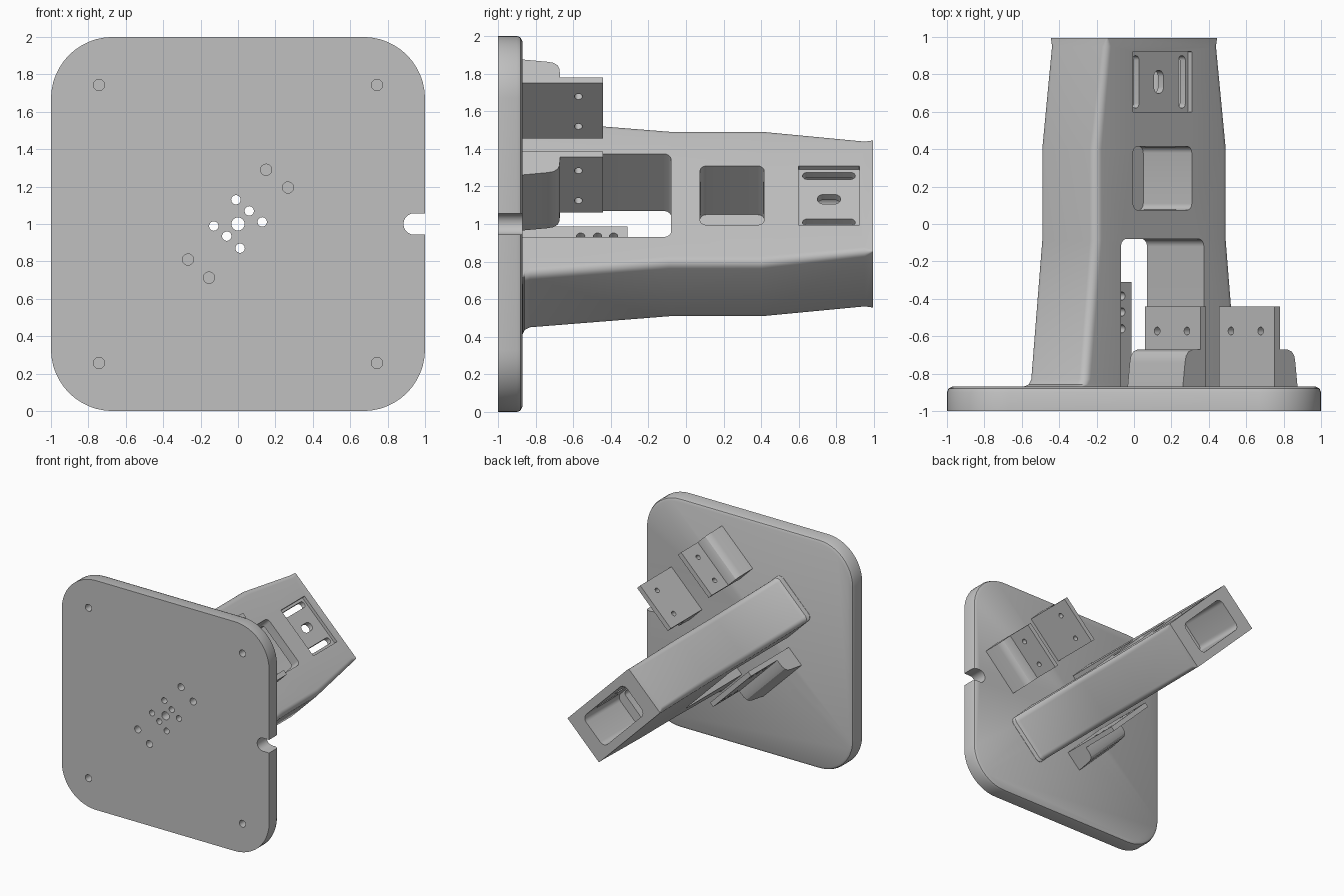
import bpy, bmesh
from math import sin, cos, pi, radians
from mathutils import Matrix

cube = bpy.data.objects.get("Cube")
if cube:
    bpy.data.objects.remove(cube)

grey = bpy.data.materials.new("plain grey")
grey.use_nodes = True
GREY = (0.53, 0.53, 0.53, 1)
grey.diffuse_color = GREY
grey.node_tree.nodes["Principled BSDF"].inputs["Base Color"].default_value = GREY

# Arm and brackets are built upright, then turned about the y axis
TURN = Matrix.Translation((0, 0, 1)) @ Matrix.Rotation(radians(45), 4, "Y")
LIFT = Matrix.Translation((0, 0, 1))
BACK = -0.87


def rounded(cx, cy, hx, hy, r, steps=6):
    """Outline of a rectangle with round corners."""
    pts = []
    for k, (sx, sy) in enumerate([(1, 1), (-1, 1), (-1, -1), (1, -1)]):
        for i in range(steps + 1):
            a = (k + i / steps) * pi / 2
            pts.append((cx + sx * (hx - r) + r * cos(a), cy + sy * (hy - r) + r * sin(a)))
    return pts


def circle(cx, cy, r, n=24):
    return [(cx + r * cos(2 * pi * i / n), cy + r * sin(2 * pi * i / n)) for i in range(n)]


def loft(name, rings):
    """Skin a list of equal rings and cap both ends."""
    bm = bmesh.new()
    rows = [[bm.verts.new(p) for p in ring] for ring in rings]
    n = len(rows[0])
    for a, b in zip(rows, rows[1:]):
        for i in range(n):
            bm.faces.new((a[i], a[(i + 1) % n], b[(i + 1) % n], b[i]))
    bm.faces.new(rows[0])
    bm.faces.new(rows[-1])
    bmesh.ops.recalc_face_normals(bm, faces=bm.faces[:])
    mesh = bpy.data.meshes.new(name)
    bm.to_mesh(mesh)
    bm.free()
    mesh.materials.append(grey)
    ob = bpy.data.objects.new(name, mesh)
    bpy.context.collection.objects.link(ob)
    return ob


def prism(name, outline, axis, lo, hi):
    """Extrude an outline along x, y or z."""
    place = {"x": lambda p, q, w: (w, p, q),
             "y": lambda p, q, w: (p, w, q),
             "z": lambda p, q, w: (p, q, w)}[axis]
    return loft(name, [[place(p, q, w) for p, q in outline] for w in (lo, hi)])


def cut(ob, cutters):
    bpy.context.view_layer.objects.active = ob
    for c in cutters:
        c.hide_render = True
        mod = ob.modifiers.new("cut", "BOOLEAN")
        mod.operation = "DIFFERENCE"
        mod.solver = "EXACT"
        mod.object = c
        bpy.ops.object.modifier_apply(modifier=mod.name)
        bpy.data.objects.remove(c)


def finish(ob, matrix):
    ob.matrix_world = matrix
    bpy.ops.object.select_all(action="DESELECT")
    ob.select_set(True)
    bpy.context.view_layer.objects.active = ob
    bpy.ops.object.shade_smooth_by_angle(angle=radians(32))


# Base plate with a softened back edge
plate = loft("base_plate", [
    [(p, y, q) for p, q in rounded(0, 0, 1 - s, 1 - s, 0.33 - s, 12)]
    for y, s in [(-1, 0), (-0.9, 0), (-0.88, 0.008), (BACK, 0.028)]])
holes = [prism("notch", rounded(1.0, 0, 0.115, 0.057, 0.056), "y", -1.1, -0.8)]
small = [(0.13 * cos(a), 0.13 * sin(a)) for a in (radians(5 + 90 * k) for k in range(4))]
small += [(0.06, 0.07), (-0.06, -0.065)]
holes += [prism("pin_hole", circle(x, z, 0.025), "y", -1.1, -0.8) for x, z in small]
holes.append(prism("centre_hole", circle(0, 0, 0.035), "y", -1.1, -0.8))
blind = [(sx * 0.743, sz * 0.743) for sx in (-1, 1) for sz in (-1, 1)]
blind += [(0.15, 0.29), (0.267, 0.195), (-0.267, -0.19), (-0.155, -0.287)]
holes += [prism("screw_hole", circle(x, z, 0.03), "y", -1.1, -0.91) for x, z in blind]
cut(plate, holes)
finish(plate, LIFT)

# Tapered hollow arm: station along y, half width, edge radius
HALF = 0.215
stations = [(-0.88, 0.645, 0.045), (-0.868, 0.64, 0.045), (-0.858, 0.608, 0.045),
            (-0.83, 0.588, 0.045), (-0.09, 0.505, 0.045), (0.4, 0.505, 0.045),
            (0.95, 0.425, 0.035), (0.995, 0.417, 0.006)]
arm = loft("arm", [[(p, y, q) for p, q in rounded(0, 0, w, HALF, r)] for y, w, r in stations])
cuts = [
    prism("leg_gap", rounded(0, -0.54, 0.313, 0.46, 0.04), "z", -0.4, 0.4),
    prism("cavity", rounded(0, 0, 0.2, 0.135, 0.03), "y", -0.2, 1.1),
    prism("end_pocket", rounded(0, 0, 0.28, 0.145, 0.05), "y", 0.52, 1.12),
    prism("window", rounded(0, 0.245, 0.222, 0.17, 0.035), "z", -0.152, 0.4),
    prism("recess", rounded(0, 0.76, 0.222, 0.162, 0.002, 1), "z", 0.187, 0.4),
    prism("centre_slot", rounded(0, 0.76, 0.036, 0.062, 0.035), "z", 0.05, 0.41),
]
cuts += [prism("side_slot", rounded(s * 0.175, 0.76, 0.026, 0.14, 0.025), "z", 0.05, 0.42)
         for s in (-1, 1)]
cut(arm, cuts)
finish(arm, TURN)


def bracket_outline(inner, outer, tip, side):
    """L profile: thin upright plate with a thick rounded foot."""
    foot = outer + 0.135
    pts = [(inner, -0.88), (foot, -0.88), (foot - 0.018, -0.74), (foot - 0.026, -0.705),
           (foot - 0.045, -0.682), (foot - 0.075, -0.672), (outer, -0.67),
           (outer, tip), (inner, tip)]
    return [(side * p, y) for p, y in pts]


# Mirrored pair of brackets above the arm
for side, label in ((1, "left"), (-1, "right")):
    ob = prism("upper_bracket_" + label, bracket_outline(0.258, 0.3, -0.44, side),
               "z", 0.385, 0.803)
    cut(ob, [prism("bolt_hole", circle(-0.572, n, 0.021), "x", -0.6, 0.6) for n in (0.475, 0.7)])
    finish(ob, TURN)

# Wider bracket below the arm
outline = [(y, n) for n, y in bracket_outline(0.28, 0.322, -0.31, -1)]
lower = prism("lower_bracket", outline, "x", -0.26, 0.26)
cut(lower, [prism("bolt_hole", circle(u, y, 0.022), "z", -0.6, -0.1)
            for u in (-0.19, 0.19) for y in (-0.56, -0.47, -0.385)])
finish(lower, TURN)
